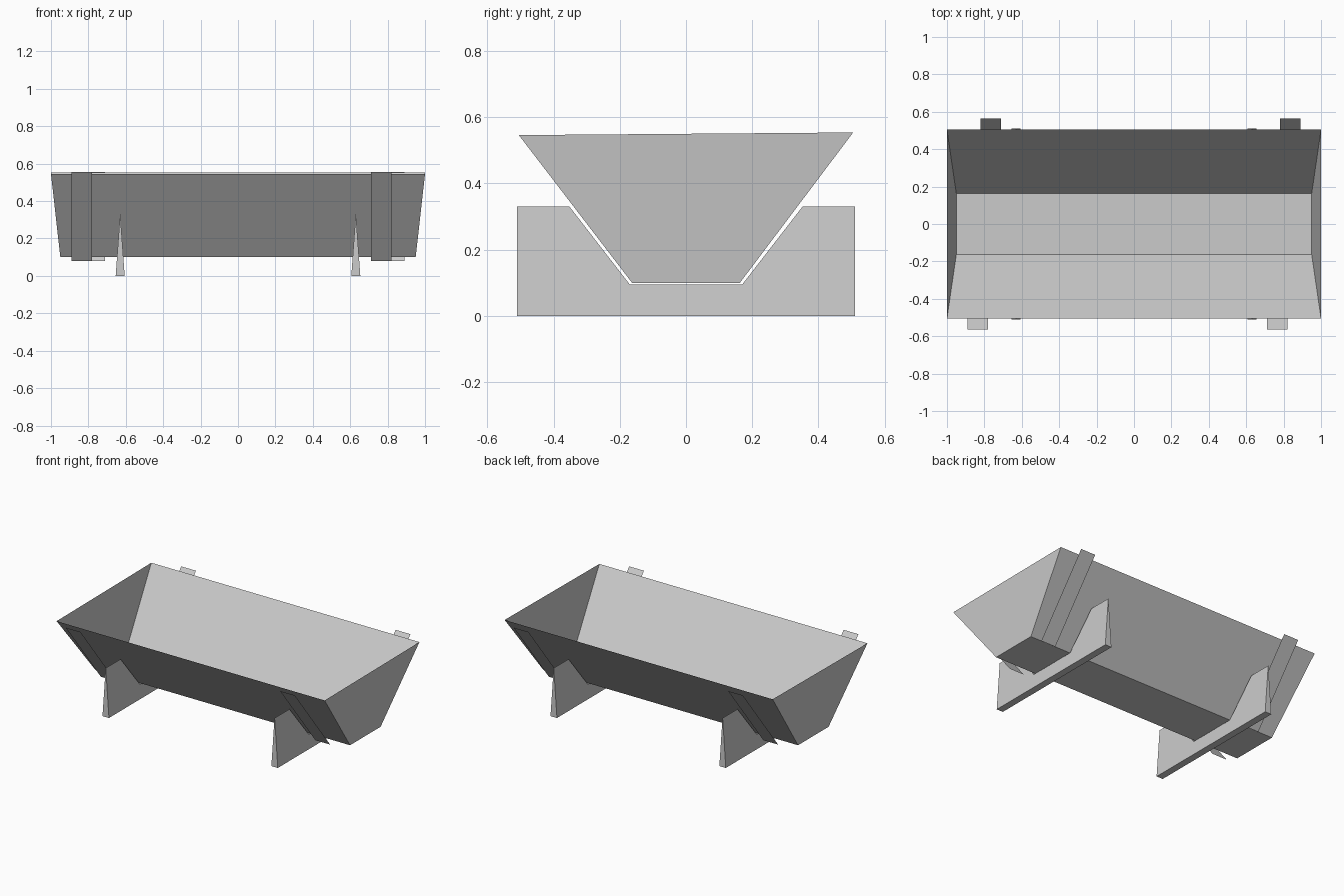
import bpy, bmesh

if "Cube" in bpy.data.objects:
    bpy.data.objects.remove(bpy.data.objects["Cube"])

# One plain grey for every part
GREY = (0.6, 0.6, 0.6, 1)
grey = bpy.data.materials.new("plain grey")
grey.use_nodes = True
grey.diffuse_color = GREY
grey.node_tree.nodes["Principled BSDF"].inputs["Base Color"].default_value = GREY


def finish(name, bm):
    mesh = bpy.data.meshes.new(name)
    bm.to_mesh(mesh)
    bm.free()
    mesh.materials.append(grey)
    obj = bpy.data.objects.new(name, mesh)
    bpy.context.collection.objects.link(obj)
    return obj


def ring(bm, x, y, z, lean=0):
    """Rectangle of vertices whose height leans slightly along y."""
    return [bm.verts.new((sx * x, sy * y, z + sy * lean))
            for sx, sy in ((-1, -1), (1, -1), (1, 1), (-1, 1))]


# Open thin-walled basin: floor and four flared walls
bm = bmesh.new()
floor = ring(bm, 0.95, 0.163, 0.1)
rim = ring(bm, 1.0, 0.505, 0.55, 0.004)
bm.faces.new(floor[::-1])
for i in range(4):
    j = (i + 1) % 4
    bm.faces.new((floor[i], floor[j], rim[j], rim[i]))
finish("basin", bm)


# Cradle legs: notched profile whose thickness tapers to a sharp top
TOP = 0.33
half = [(0.51, 0), (0.51, TOP), (0.352, TOP), (0.17, 0.095)]
profile = half + [(-y, z) for y, z in reversed(half)]


def cradle(name, x):
    bm = bmesh.new()
    sides = []
    for s in (-1, 1):
        sides.append([bm.verts.new((x + s * (0.0235 * (1 - z / TOP) + 0.0005), y, z))
                      for y, z in profile])
    left, right = sides
    bm.faces.new(left[::-1])
    bm.faces.new(right)
    for i in range(len(profile)):
        j = (i + 1) % len(profile)
        bm.faces.new((left[i], left[j], right[j], right[i]))
    bmesh.ops.recalc_face_normals(bm, faces=bm.faces)
    finish(name, bm)


cradle("left_cradle_leg", 0.63)
cradle("right_cradle_leg", -0.63)


# Flat sloping slats outside the long walls, staggered front to back
def slat(name, x, side):
    bm = bmesh.new()
    w = 0.055
    quad = [bm.verts.new((x + dx, side * y, z)) for dx, y, z in
            ((-w, 0.19, 0.08), (w, 0.19, 0.08), (w, 0.565, 0.555), (-w, 0.565, 0.555))]
    bm.faces.new(quad if side < 0 else quad[::-1])
    finish(name, bm)


for side, label in ((-1, "front"), (1, "back")):
    slat(label + "_left_slat", 0.8 + side * 0.035, side)
    slat(label + "_right_slat", -0.8 + side * 0.035, side)
